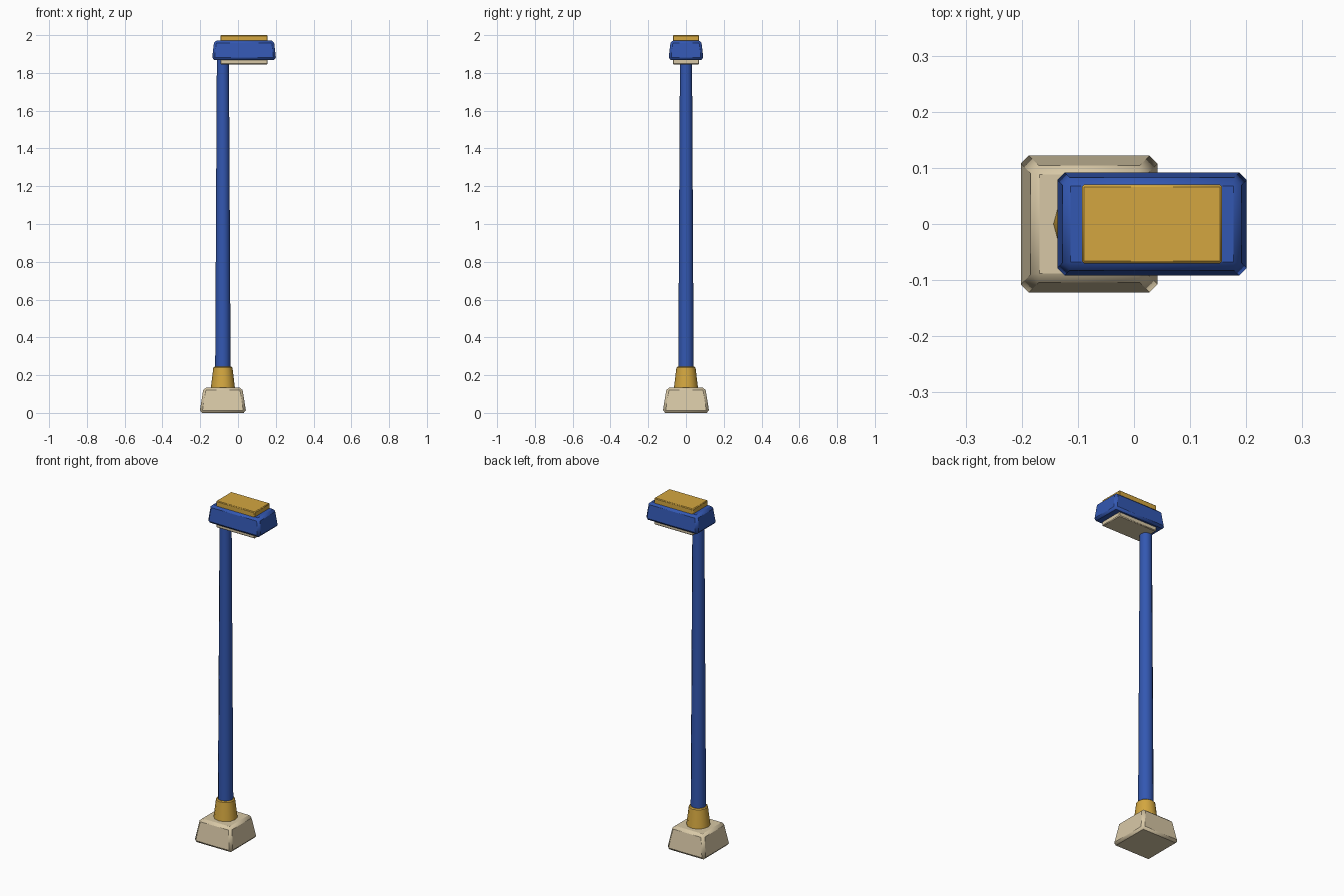
import bpy, bmesh, math

if "Cube" in bpy.data.objects:
    bpy.data.objects.remove(bpy.data.objects["Cube"])


def material(name, rgb):
    m = bpy.data.materials.new(name)
    m.diffuse_color = (*[(c / 255) ** 2.2 for c in rgb], 1)
    m.use_nodes = True
    m.node_tree.nodes["Principled BSDF"].inputs["Base Color"].default_value = m.diffuse_color
    return m


SAND = material("sand", (214, 198, 164))
BLUE = material("blue", (54, 88, 176))
GOLD = material("gold", (210, 165, 66))
POLE_X = -0.08   # axis of the pole and its foot
HEAD_X = 0.032   # middle of the overhanging head


def finish(name, bm, mat, bevel):
    mesh = bpy.data.meshes.new(name)
    bmesh.ops.recalc_face_normals(bm, faces=bm.faces)
    bm.to_mesh(mesh)
    bm.free()
    obj = bpy.data.objects.new(name, mesh)
    bpy.context.collection.objects.link(obj)
    mesh.materials.append(mat)
    if bevel:
        mod = obj.modifiers.new("soft_edges", 'BEVEL')
        mod.width = bevel
        mod.segments = 1
        mod.limit_method = 'ANGLE'
        mod.angle_limit = math.radians(40)
    bpy.ops.object.select_all(action='DESELECT')
    obj.select_set(True)
    bpy.context.view_layer.objects.active = obj
    bpy.ops.object.shade_smooth_by_angle(angle=math.radians(35))


def block(name, x, half_x, half_y, z0, z1, mat, bevel, taper=0.0):
    """Box whose top is narrower by `taper` on every side."""
    bm = bmesh.new()
    bmesh.ops.create_cube(bm, size=2)
    for v in bm.verts:
        top = v.co.z > 0
        inset = taper if top else 0
        v.co = (x + v.co.x * (half_x - inset),
                v.co.y * (half_y - inset), z1 if top else z0)
    finish(name, bm, mat, bevel)


def cone(name, r0, r1, z0, z1, mat, bevel, sides=12):
    bm = bmesh.new()
    bmesh.ops.create_cone(bm, cap_ends=True, segments=sides,
                          radius1=r0, radius2=r1, depth=z1 - z0)
    for v in bm.verts:
        v.co.x += POLE_X
        v.co.z += (z0 + z1) / 2
    finish(name, bm, mat, bevel)


# Foot, collar and tapering pole
block("base", POLE_X, 0.124, 0.124, 0, 0.135, SAND, 0.014, 0.022)
cone("collar", 0.064, 0.05, 0.13, 0.245, GOLD, 0.005)
cone("pole", 0.041, 0.032, 0.2, 1.88, BLUE, 0)

# Lamp head with light panel below and cap above
block("head", HEAD_X, 0.17, 0.093, 1.868, 1.972, BLUE, 0.013, 0.012)
block("light_panel", HEAD_X, 0.125, 0.07, 1.845, 1.88, SAND, 0.004)
block("cap", HEAD_X, 0.125, 0.07, 1.96, 2.0, GOLD, 0.004)
